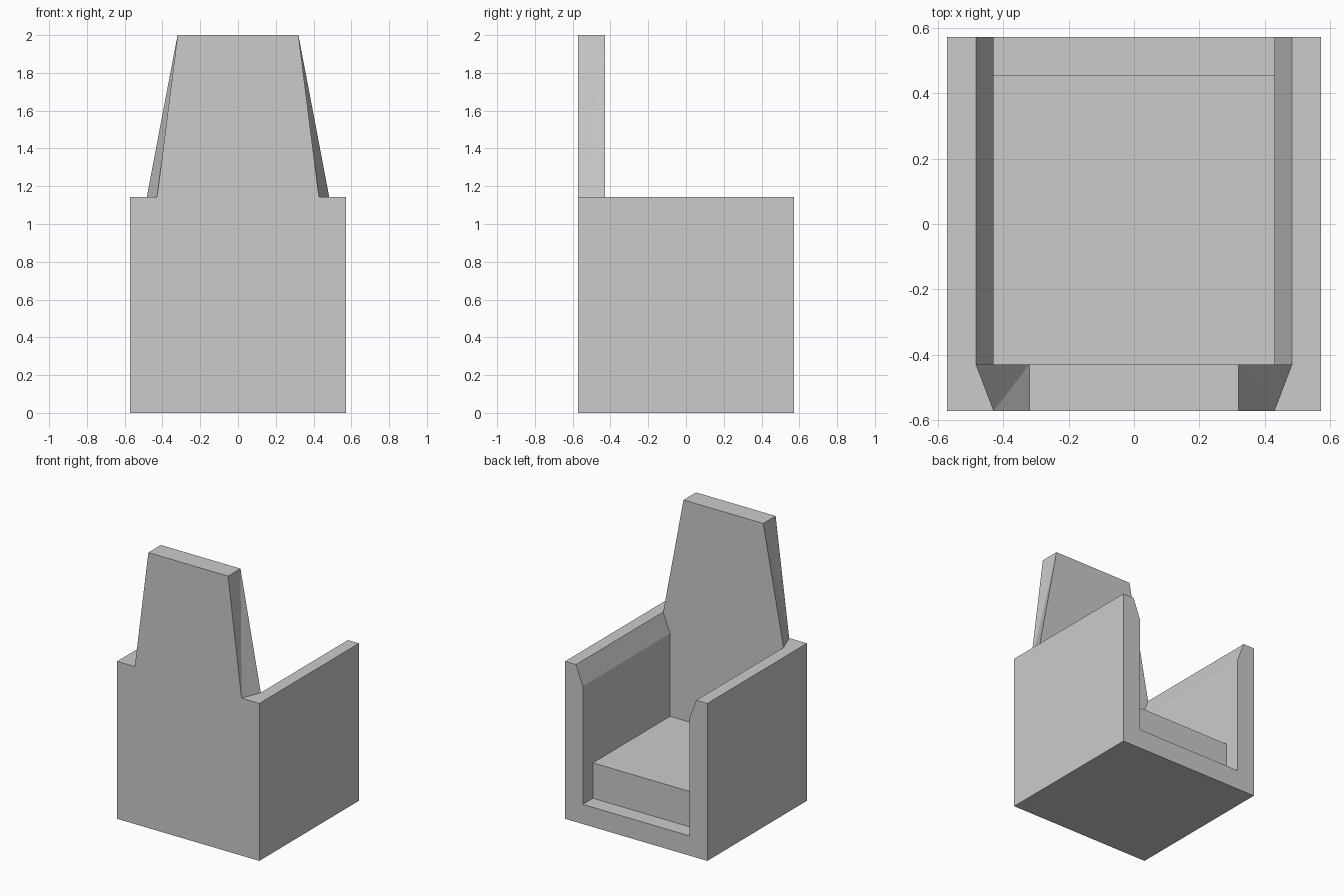
import bpy, bmesh

if "Cube" in bpy.data.objects:
    bpy.data.objects.remove(bpy.data.objects["Cube"])

W = 4 / 7      # half width of the body
T = 1 / 7      # wall and floor thickness
H = 8 / 7      # height of the arms
IN = W - T     # inner face of the walls
LIP = 0.483    # inner edge of the arm tops


def make_object(name, bm):
    bmesh.ops.recalc_face_normals(bm, faces=bm.faces[:])
    mesh = bpy.data.meshes.new(name)
    bm.to_mesh(mesh)
    bm.free()
    ob = bpy.data.objects.new(name, mesh)
    bpy.context.collection.objects.link(ob)
    return ob


def prism(name, profile, y0, y1):
    """Extrude an (x, z) profile from y0 to y1."""
    bm = bmesh.new()
    face = bm.faces.new([bm.verts.new((x, y0, z)) for x, z in profile])
    new = bmesh.ops.extrude_face_region(bm, geom=[face])["geom"]
    bmesh.ops.translate(bm, vec=(0, y1 - y0, 0),
                        verts=[v for v in new if isinstance(v, bmesh.types.BMVert)])
    return make_object(name, bm)


def mirrored(half):
    """Complete a right-hand half profile across x = 0."""
    return half + [(-x, z) for x, z in reversed(half)]


def boolean(target, other, operation):
    mod = target.modifiers.new(operation.title(), 'BOOLEAN')
    mod.operation, mod.solver, mod.object = operation, 'EXACT', other
    bpy.context.view_layer.objects.active = target
    bpy.ops.object.modifier_apply(modifier=mod.name)
    bpy.data.objects.remove(other)


# Body block, hollowed out between the bevelled arms
frame = prism("chair_frame", mirrored([(W, 0), (W, H)]), -W, W)
hollow = prism("hollow", mirrored([(IN, T), (IN, 7 / 7), (LIP, H), (LIP, H + 0.2)]),
               -IN, W + 0.2)
boolean(frame, hollow, 'DIFFERENCE')

# Tapered upper back, its twisted sides split into triangles
bm = bmesh.new()
rings = []
for y, low in ((-W, IN), (-IN, LIP)):
    rings.append([bm.verts.new((x, y, z)) for x, z in mirrored([(low, H), (0.32, 2)])])
f, b = rings
bm.faces.new(f)
bm.faces.new(b)
bm.faces.new((f[0], f[3], b[3], b[0]))
bm.faces.new((f[1], f[2], b[2], b[1]))
for low, top in ((0, 1), (3, 2)):
    bm.faces.new((f[low], f[top], b[top]))
    bm.faces.new((f[low], b[top], b[low]))
upper_back = make_object("upper_back", bm)
boolean(frame, upper_back, 'UNION')

# Seat block, set back from the open side
prism("seat", mirrored([(IN, T), (IN, 0.4)]), -IN, 0.455)
